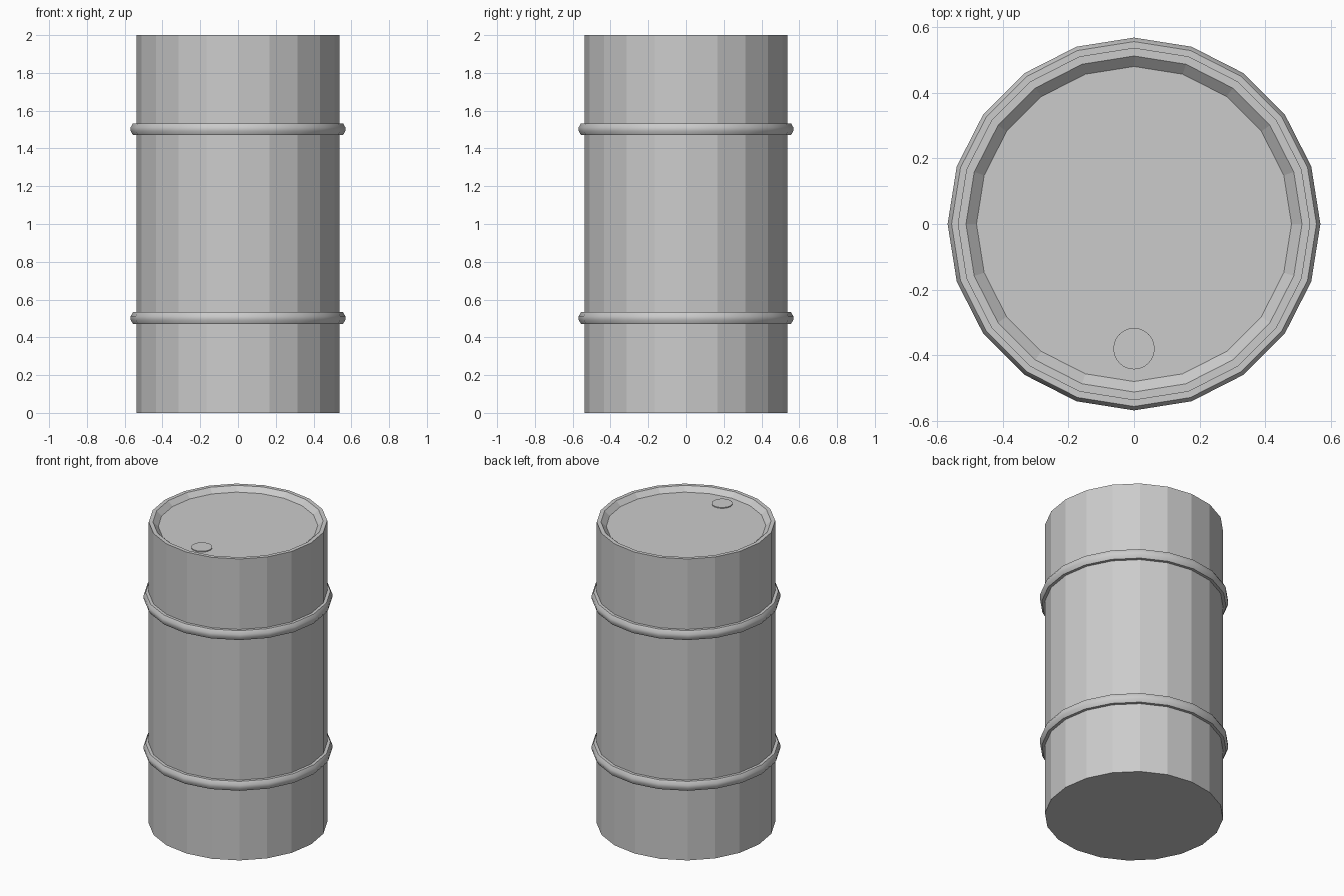
import bpy, bmesh, math

if "Cube" in bpy.data.objects:
    bpy.data.objects.remove(bpy.data.objects["Cube"])

SIDES = 20
TAU = 2 * math.pi


def lathe(name, profile, sides=SIDES, closed=False, caps=True, loc=(0, 0, 0)):
    """Spin a list of (radius, z) points round the z axis."""
    bm = bmesh.new()
    rings = [[bm.verts.new((r * math.cos(TAU * i / sides), r * math.sin(TAU * i / sides), z))
              for i in range(sides)] for r, z in profile]
    pairs = list(zip(rings, rings[1:]))
    if closed:
        pairs.append((rings[-1], rings[0]))
    for a, b in pairs:
        for i in range(sides):
            j = (i + 1) % sides
            bm.faces.new((a[i], a[j], b[j], b[i]))
    if caps and not closed:
        bm.faces.new(rings[0][::-1])
        bm.faces.new(rings[-1])
    bmesh.ops.recalc_face_normals(bm, faces=bm.faces[:])
    mesh = bpy.data.meshes.new(name)
    bm.to_mesh(mesh)
    bm.free()
    ob = bpy.data.objects.new(name, mesh)
    ob.location = loc
    bpy.context.collection.objects.link(ob)
    return ob


# faceted drum body with a flat rim and a sloped, recessed lid
lathe("drum_body", [(0.537, 0), (0.537, 2), (0.512, 2), (0.48, 1.97)])

# two rolling hoops, smooth round the drum
hoop = [(0.53, -0.031), (0.556, -0.031), (0.568, -0.01),
        (0.568, 0.01), (0.556, 0.031), (0.53, 0.031)]
for label, z in (("lower", 0.502), ("upper", 1.502)):
    ob = lathe(label + "_hoop", hoop, closed=True, loc=(0, 0, z))
    bpy.ops.object.select_all(action='DESELECT')
    ob.select_set(True)
    bpy.context.view_layer.objects.active = ob
    bpy.ops.object.shade_smooth_by_angle(angle=math.radians(50))

# filler cap near the front of the lid
lathe("filler_cap", [(0.063, -0.01), (0.063, 0.006)], sides=24, loc=(0, -0.38, 1.97))
